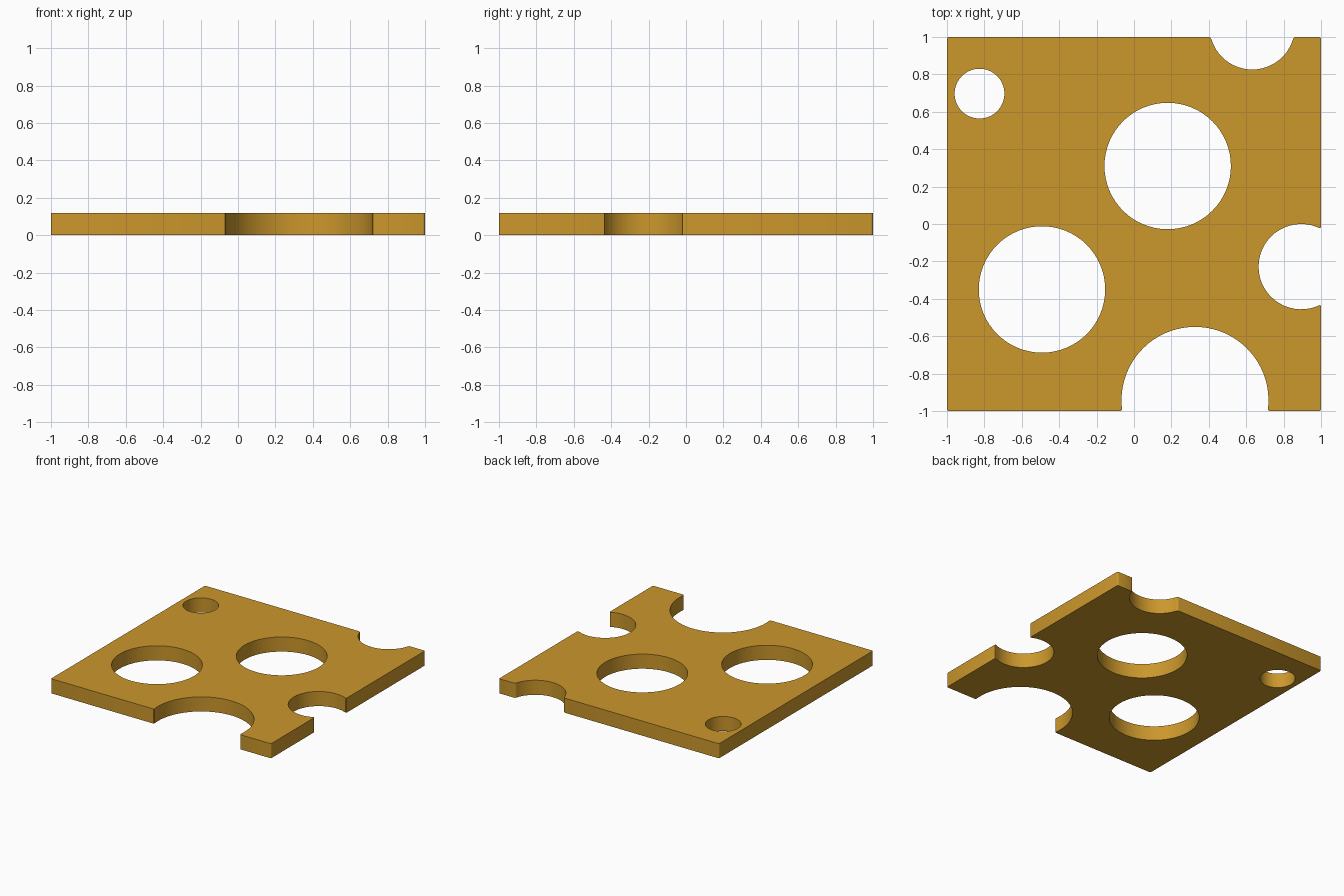
import bpy, bmesh, math

if "Cube" in bpy.data.objects:
    bpy.data.objects.remove(bpy.data.objects["Cube"])

T = 0.12  # plate thickness


def arc(cx, cy, r, a0, a1, n):
    pts = []
    for i in range(n + 1):
        a = math.radians(a0 + (a1 - a0) * i / n)
        pts.append((cx + r * math.cos(a), cy + r * math.sin(a)))
    return pts


def notch(cx, cy, r, facing, opening, n):
    # Arc running clockwise; facing = direction of the open side,
    # opening = half angle between that direction and the arc ends
    return arc(cx, cy, r, facing - opening, facing - 360 + opening, n)


def half_angle(depth, r):
    return math.degrees(math.acos(depth / r))


# Outline: square with three edge notches
outline = [(-1, -1)]
outline += notch(0.326, -0.943, 0.393, 270, half_angle(0.057, 0.393), 40)
outline += [(1, -1)]
outline += notch(0.894, -0.228, 0.228, 0, half_angle(0.106, 0.228), 32)
outline += [(1, 1)]
outline += notch(0.632, 1.054, 0.228, 90, half_angle(-0.054, 0.228), 24)
outline += [(-1, 1)]

# Plate with slightly rounded vertical corners
bm = bmesh.new()
face = bm.faces.new([bm.verts.new((x, y, 0)) for x, y in outline])
ext = bmesh.ops.extrude_face_region(bm, geom=[face])
top = [v for v in ext["geom"] if isinstance(v, bmesh.types.BMVert)]
bmesh.ops.translate(bm, verts=top, vec=(0, 0, T))
bmesh.ops.recalc_face_normals(bm, faces=bm.faces)
corners = [e for e in bm.edges
           if abs(e.verts[0].co.z - e.verts[1].co.z) > 0.01
           and e.calc_face_angle() > 0.5]
bmesh.ops.bevel(bm, geom=corners, offset=0.012, segments=3, profile=0.5,
                affect='EDGES', clamp_overlap=True)
mesh = bpy.data.meshes.new("plate")
bm.to_mesh(mesh)
bm.free()
plate = bpy.data.objects.new("plate", mesh)
bpy.context.collection.objects.link(plate)

mat = bpy.data.materials.new("cheese_yellow")
mat.diffuse_color = (0.60, 0.31, 0.025, 1)
mat.use_nodes = True
mat.node_tree.nodes["Principled BSDF"].inputs["Base Color"].default_value = mat.diffuse_color
mesh.materials.append(mat)

# Round through holes
for i, (x, y, r) in enumerate([(-0.826, 0.697, 0.133),
                               (0.180, 0.310, 0.338),
                               (-0.492, -0.350, 0.338)]):
    bpy.ops.mesh.primitive_cylinder_add(vertices=64, radius=r, depth=1,
                                        location=(x, y, T / 2))
    cutter = bpy.context.object
    cutter.name = f"hole_cutter_{i + 1}"
    cutter.data.materials.append(mat)
    mod = plate.modifiers.new(f"hole_{i + 1}", 'BOOLEAN')
    mod.operation = 'DIFFERENCE'
    mod.solver = 'EXACT'
    mod.object = cutter
    bpy.ops.object.select_all(action='DESELECT')
    bpy.context.view_layer.objects.active = plate
    plate.select_set(True)
    bpy.ops.object.modifier_apply(modifier=mod.name)
    bpy.data.objects.remove(cutter, do_unlink=True)

bpy.ops.object.shade_smooth_by_angle(angle=math.radians(30))
